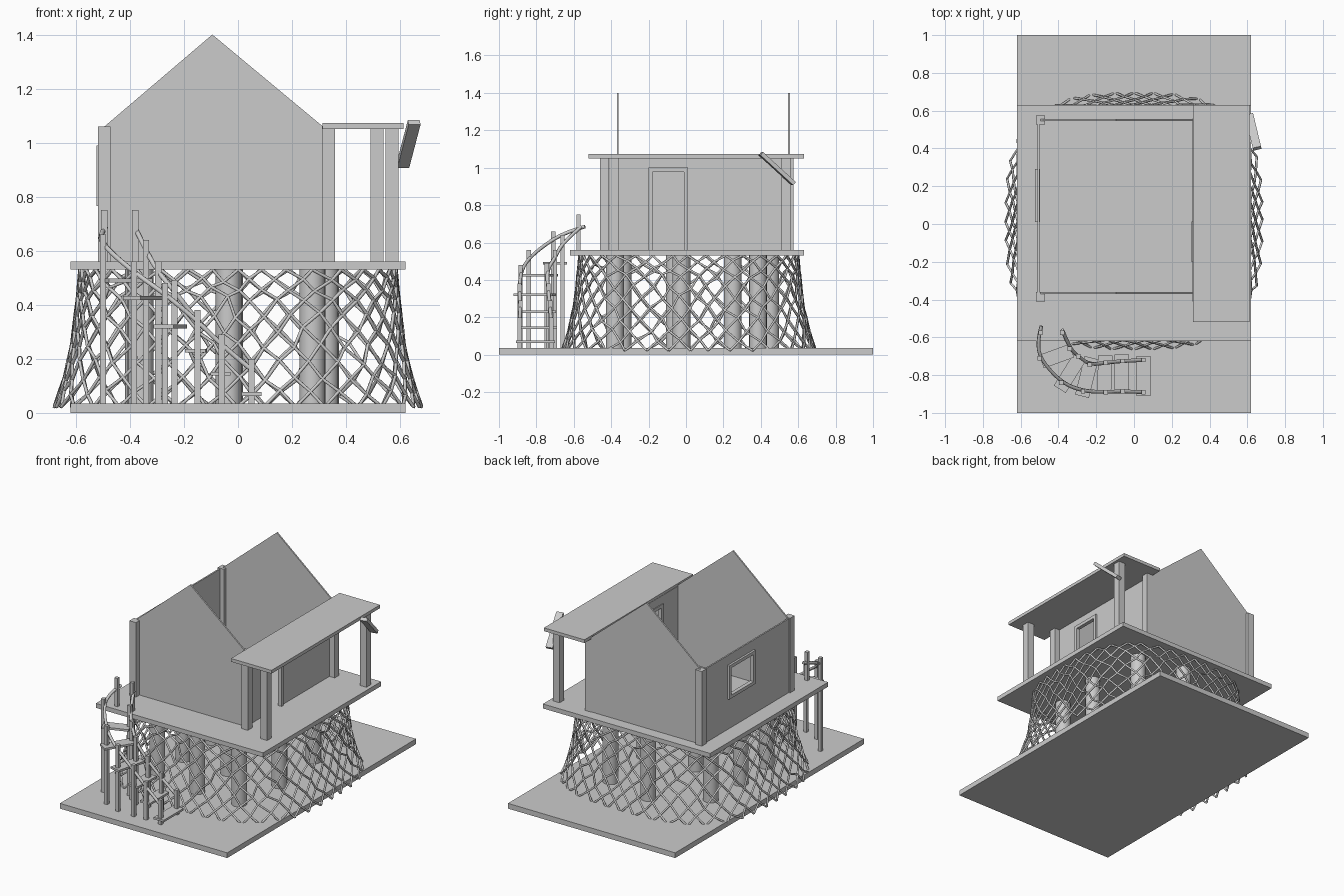
import bpy, bmesh, math, random
from mathutils import Matrix, Vector

if "Cube" in bpy.data.objects:
    bpy.data.objects.remove(bpy.data.objects["Cube"])

random.seed(4)


def finish(name, bm):
    mesh = bpy.data.meshes.new(name)
    bmesh.ops.recalc_face_normals(bm, faces=bm.faces)
    bm.to_mesh(mesh)
    bm.free()
    ob = bpy.data.objects.new(name, mesh)
    bpy.context.collection.objects.link(ob)
    return ob


def add_box(bm, lo, hi):
    lo, hi = Vector(lo), Vector(hi)
    m = Matrix.Translation((lo + hi) / 2) @ Matrix.Diagonal((*(hi - lo), 1))
    bmesh.ops.create_cube(bm, size=1, matrix=m)


def box(name, lo, hi):
    bm = bmesh.new()
    add_box(bm, lo, hi)
    return finish(name, bm)


def post(name, x, y, z0, z1, w):
    return box(name, (x - w / 2, y - w / 2, z0), (x + w / 2, y + w / 2, z1))


def tubes(name, paths, radius, kind='POLY', res=1):
    cu = bpy.data.curves.new(name, 'CURVE')
    cu.dimensions = '3D'
    cu.bevel_depth = radius
    cu.bevel_resolution = res
    cu.use_fill_caps = True
    for pts in paths:
        sp = cu.splines.new(kind)
        sp.points.add(len(pts) - 1)
        for p, co in zip(sp.points, pts):
            p.co = (*co, 1)
        if kind == 'NURBS':
            sp.order_u = 3
            sp.use_endpoint_u = True
            sp.resolution_u = 4
    ob = bpy.data.objects.new(name, cu)
    bpy.context.collection.objects.link(ob)
    return ob


def side_wall(name, x, t, y0, y1, z0, z1, a, b, c, d):
    """Wall in the yz plane around an opening y a..b, z c..d"""
    bm = bmesh.new()
    for ya, yb, za, zb in ((y0, a, z0, z1), (b, y1, z0, z1), (a, b, z0, c), (a, b, d, z1)):
        if zb - za > 0.001:
            add_box(bm, (x - t / 2, ya, za), (x + t / 2, yb, zb))
    return finish(name, bm)


def frame(name, x0, x1, a, b, c, d, w, sill):
    bm = bmesh.new()
    add_box(bm, (x0, a, c), (x1, a + w, d))
    add_box(bm, (x0, b - w, c), (x1, b, d))
    add_box(bm, (x0, a + w, d - w), (x1, b - w, d))
    if sill:
        add_box(bm, (x0, a + w, c), (x1, b - w, c + w))
    return finish(name, bm)


# ground slab and raised deck
box("ground", (-0.62, -1, 0), (0.62, 1, 0.035))
box("deck", (-0.62, -0.62, 0.53), (0.62, 0.63, 0.56))

# stilts under the deck
stilts = [(-0.36, -0.34), (-0.035, -0.38), (0.275, -0.38), (-0.37, -0.05), (-0.03, -0.06),
          (0.325, -0.025), (-0.36, 0.25), (-0.035, 0.45), (0.29, 0.385)]
for x, y in stilts:
    bm = bmesh.new()
    bmesh.ops.create_cone(bm, cap_ends=True, segments=16, radius1=0.048, radius2=0.048,
                          depth=0.5, matrix=Matrix.Translation((x, y, 0.285)))
    for f in bm.faces:
        f.smooth = len(f.verts) == 4
    finish("stilt", bm)

# house gables
for name, y in (("front_gable", -0.365), ("back_gable", 0.55)):
    bm = bmesh.new()
    prof = [(-0.5, 0.56), (0.32, 0.56), (0.32, 1.055), (-0.095, 1.4), (-0.5, 1.055)]
    f = bm.faces.new([bm.verts.new((x, y - 0.005, z)) for x, z in prof])
    ext = bmesh.ops.extrude_face_region(bm, geom=[f])
    moved = [v for v in ext["geom"] if isinstance(v, bmesh.types.BMVert)]
    bmesh.ops.translate(bm, verts=moved, vec=(0, 0.01, 0))
    finish(name, bm)

# side walls with window and doorway
side_wall("left_wall", -0.505, 0.01, -0.365, 0.55, 0.56, 1.055, 0.03, 0.27, 0.785, 0.97)
frame("window_frame", -0.524, -0.498, 0.01, 0.29, 0.765, 0.99, 0.022, True)
side_wall("right_wall", 0.315, 0.01, -0.365, 0.55, 0.56, 1.055, -0.18, -0.005, 0.56, 0.98)
frame("door_frame", 0.305, 0.33, -0.2, 0.012, 0.56, 1.0, 0.022, False)

# house corner posts and porch posts
for x, y in ((-0.495, -0.385), (-0.495, 0.55), (0.335, -0.385), (0.335, 0.535)):
    post("corner_post", x, y, 0.56, 1.06, 0.048)
post("porch_post_front", 0.515, -0.437, 0.56, 1.055, 0.048)
post("porch_post_back", 0.57, 0.535, 0.56, 1.055, 0.048)
box("porch_roof", (0.312, -0.52, 1.05), (0.612, 0.63, 1.072))

# leaning plank on the back porch post
a, b = Vector((0.61, 0.575, 0.915)), Vector((0.652, 0.4, 1.075))
bm = bmesh.new()
m = (Matrix.Translation((a + b) / 2) @ (b - a).to_track_quat('Z', 'X').to_matrix().to_4x4()
     @ Matrix.Diagonal((0.022, 0.045, (b - a).length, 1)))
bmesh.ops.create_cube(bm, size=1, matrix=m)
finish("leaning_plank", bm)

# flared diamond netting around the stilts
N, ROWS = 40, 10
PROFILE = [(0.0, 0.53, 0.585), (0.3, 0.42, 0.595), (0.6, 0.25, 0.615), (0.85, 0.1, 0.65), (1.0, 0.022, 0.68)]
nodes = {}


def net_node(i, j):
    key = (i % (2 * N), j)
    if key not in nodes:
        t = j / ROWS
        for (t0, z0, r0), (t1, z1, r1) in zip(PROFILE, PROFILE[1:]):
            if t <= t1 + 1e-6:
                k = (t - t0) / (t1 - t0)
                z, r = z0 + (z1 - z0) * k, r0 + (r1 - r0) * k
                break
        ang = math.pi * key[0] / N + random.uniform(-0.018, 0.018)
        c, s = math.cos(ang), math.sin(ang)
        r *= (abs(c) ** 3 + abs(s) ** 3) ** (-1 / 3)
        if 0 < j < ROWS:
            z += random.uniform(-0.012, 0.012)
        nodes[key] = (r * c, r * s + 0.015, z)
    return nodes[key]


paths = [[net_node(2 * k + d * j, j) for j in range(ROWS + 1)] for k in range(N) for d in (-1, 1)]
tubes("netting", paths, 0.0065)

# winding stair treads
treads = [(0.05, -0.805, 90, 0.21), (-0.065, -0.79, 90, 0.2), (-0.155, -0.79, 88, 0.19),
          (-0.25, -0.81, 76, 0.21), (-0.34, -0.79, 58, 0.2), (-0.41, -0.7, 20, 0.17)]
heights = [0.07, 0.145, 0.23, 0.32, 0.425, 0.49]
for (x, y, deg, ln), z in zip(treads, heights):
    bm = bmesh.new()
    m = (Matrix.Translation((x, y, z)) @ Matrix.Rotation(math.radians(deg), 4, 'Z')
         @ Matrix.Diagonal((ln, 0.075, 0.014, 1)))
    bmesh.ops.create_cube(bm, size=1, matrix=m)
    finish("stair_tread", bm)

# stair posts and handrails
outer = [(0.05, -0.89, 0.16), (-0.06, -0.885, 0.25), (-0.15, -0.89, 0.34), (-0.27, -0.885, 0.44),
         (-0.385, -0.84, 0.52), (-0.5, -0.71, 0.62), (-0.51, -0.61, 0.665), (-0.49, -0.54, 0.685)]
inner = [(0.05, -0.72, 0.16), (-0.06, -0.725, 0.25), (-0.15, -0.735, 0.34), (-0.235, -0.745, 0.45),
         (-0.295, -0.7, 0.52), (-0.34, -0.66, 0.6), (-0.38, -0.56, 0.685)]
tubes("outer_handrail", [outer], 0.01, 'NURBS')
tubes("inner_handrail", [inner], 0.01, 'NURBS')
for x, y, z in outer[:6] + inner[:6]:
    post("stair_post", x, y, 0.035, z + 0.04, 0.023)
for x, y in ((-0.38, -0.575), (-0.495, -0.575)):
    post("landing_post", x, y, 0.56, 0.75, 0.023)
